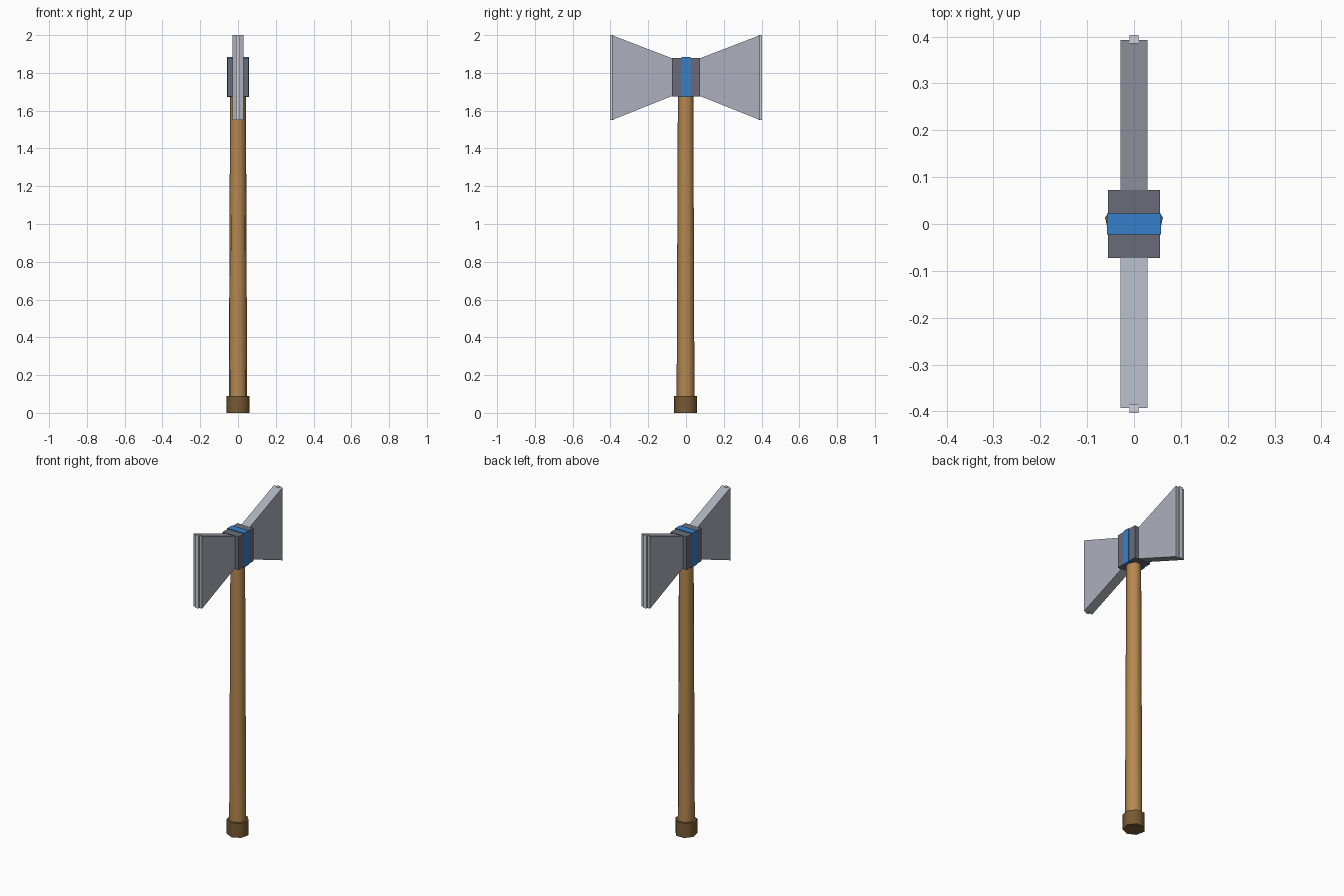
import bpy, bmesh, math

if "Cube" in bpy.data.objects:
    bpy.data.objects.remove(bpy.data.objects["Cube"])


def material(name, hex_code):
    def lin(c):
        c /= 255
        return c / 12.92 if c <= 0.04045 else ((c + 0.055) / 1.055) ** 2.4
    m = bpy.data.materials.new(name)
    m.diffuse_color = [lin(int(hex_code[i:i + 2], 16)) for i in (0, 2, 4)] + [1]
    m.use_nodes = True
    m.node_tree.nodes["Principled BSDF"].inputs["Base Color"].default_value = m.diffuse_color
    return m


wood = material("wood", "B78850")
dark_wood = material("dark wood", "785A32")
steel = material("steel", "ACB0BC")
edge_steel = material("bright edge steel", "CDD0D6")
iron = material("dark iron", "696C79")
blue = material("blue band", "3580CB")


def add_object(name, bm, mat):
    bmesh.ops.recalc_face_normals(bm, faces=bm.faces)
    me = bpy.data.meshes.new(name)
    bm.to_mesh(me)
    bm.free()
    me.materials.append(mat)
    ob = bpy.data.objects.new(name, me)
    bpy.context.collection.objects.link(ob)
    return ob


def prism(name, profile, half_x, mat):
    """Extrude a (y, z) outline symmetrically along x."""
    bm = bmesh.new()
    left = [bm.verts.new((-half_x, y, z)) for y, z in profile]
    right = [bm.verts.new((half_x, y, z)) for y, z in profile]
    bm.faces.new(left)
    bm.faces.new(right[::-1])
    n = len(profile)
    for i in range(n):
        j = (i + 1) % n
        bm.faces.new((left[i], right[i], right[j], left[j]))
    return add_object(name, bm, mat)


def rect(y0, y1, z0, z1):
    return [(y0, z0), (y1, z0), (y1, z1), (y0, z1)]


def shaft(name, r0, r1, z0, z1, mat):
    """Seven-sided tapered column with one corner towards the front."""
    bm = bmesh.new()
    rings = []
    for r, z in ((r0, z0), (r1, z1)):
        angles = [-math.pi / 2 + i * math.tau / 7 for i in range(7)]
        rings.append([bm.verts.new((r * math.cos(a), r * math.sin(a), z))
                      for a in angles])
    for ring in rings:
        bm.faces.new(ring)
    for i in range(7):
        j = (i + 1) % 7
        bm.faces.new((rings[0][i], rings[0][j], rings[1][j], rings[1][i]))
    ob = add_object(name, bm, mat)
    bpy.ops.object.select_all(action='DESELECT')
    ob.select_set(True)
    bpy.context.view_layer.objects.active = ob
    bpy.ops.object.shade_smooth_by_angle(angle=math.radians(60))
    return ob


# Handle and pommel
shaft("handle", 0.05, 0.043, 0.01, 1.70, wood)
shaft("pommel", 0.0635, 0.0635, 0.0, 0.09, dark_wood)

# Socket block and the blue band around it
prism("socket", rect(-0.073, 0.073, 1.675, 1.88), 0.0555, iron)
prism("band", rect(-0.0225, 0.0225, 1.672, 1.884), 0.058, blue)

# Two flared blades with bright cutting edges
for label, s in (("front", -1), ("back", 1)):
    prism(label + "_blade",
          [(s * 0.06, 1.683), (s * 0.393, 1.55), (s * 0.393, 2.0), (s * 0.06, 1.872)],
          0.029, steel)
    prism(label + "_cutting_edge", rect(s * 0.385, s * 0.403, 1.5495, 2.0005),
          0.01, edge_steel)
